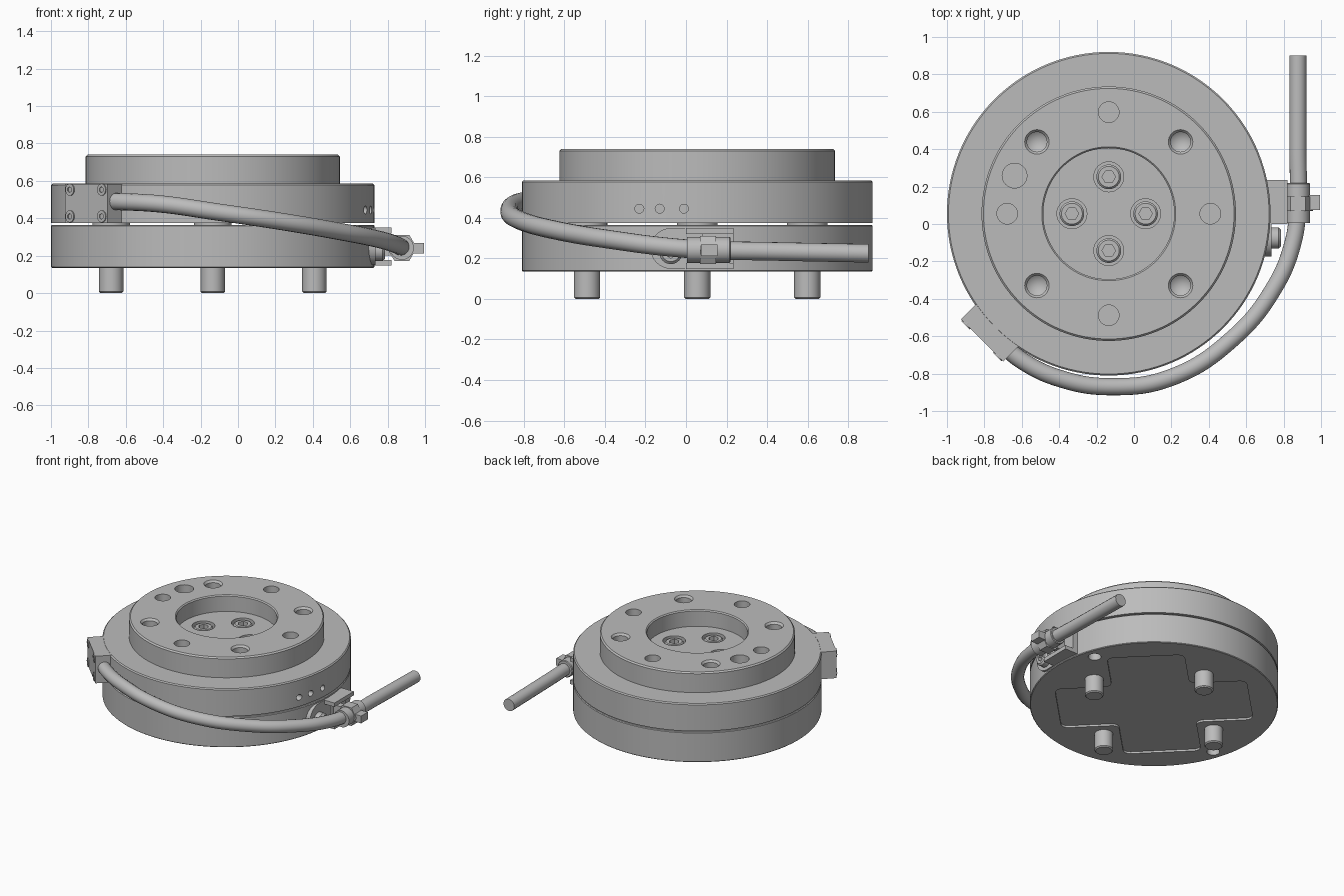
import bpy, bmesh
from math import pi, cos, sin, radians
from mathutils import Matrix, Vector

if "Cube" in bpy.data.objects:
    bpy.data.objects.remove(bpy.data.objects["Cube"], do_unlink=True)

grey = bpy.data.materials.new("machined_grey")
grey.use_nodes = True
grey.diffuse_color = (0.5, 0.5, 0.5, 1)
grey.node_tree.nodes["Principled BSDF"].inputs["Base Color"].default_value = (0.5, 0.5, 0.5, 1)

CX, CY = -0.135, 0.055      # axis of the round body
PITCH = 0.543               # bolt circle radius
TOP, FLOOR = 0.74, 0.615
ALONG_X = Matrix.Rotation(pi / 2, 4, 'Y')
ALONG_Y = Matrix.Rotation(-pi / 2, 4, 'X')


def finish(name, bm, loc=(0, 0, 0), rot=Matrix()):
    bmesh.ops.recalc_face_normals(bm, faces=bm.faces[:])
    me = bpy.data.meshes.new(name)
    bm.to_mesh(me)
    bm.free()
    me.materials.append(grey)
    ob = bpy.data.objects.new(name, me)
    ob.matrix_world = Matrix.Translation(loc) @ rot
    bpy.context.collection.objects.link(ob)
    return ob


def lathe(name, profile, loc, rot=Matrix(), steps=32):
    bm = bmesh.new()
    vs = [bm.verts.new((r, 0, z)) for r, z in profile]
    es = [bm.edges.new(p) for p in zip(vs, vs[1:])]
    bmesh.ops.spin(bm, geom=vs + es, cent=(0, 0, 0), axis=(0, 0, 1),
                   angle=2 * pi, steps=steps, use_duplicate=False)
    bmesh.ops.remove_doubles(bm, verts=bm.verts[:], dist=1e-5)
    return finish(name, bm, loc, rot)


def rod(name, r, z0, z1, loc, rot=Matrix(), steps=32, edge=0.0):
    top = [(r, z1 - edge), (r - edge, z1)] if edge else [(r, z1)]
    return lathe(name, [(0, z0), (r, z0)] + top + [(0, z1)], loc, rot, steps)


def box(name, lo, hi, rot=Matrix(), origin=(0, 0, 0), bevel=0.0):
    lo, hi = Vector(lo), Vector(hi)
    bm = bmesh.new()
    bmesh.ops.create_cube(bm, size=1)
    for v in bm.verts:
        v.co = (lo + hi) / 2 + v.co * (hi - lo)
    if bevel:
        bmesh.ops.bevel(bm, geom=bm.edges[:], offset=bevel, segments=1, affect='EDGES')
    return finish(name, bm, origin, rot)


def cut(target, cutter):
    cutter.hide_render = True
    mod = target.modifiers.new("cut", 'BOOLEAN')
    mod.operation, mod.solver, mod.object = 'DIFFERENCE', 'EXACT', cutter
    bpy.context.view_layer.objects.active = target
    bpy.ops.object.modifier_apply(modifier=mod.name)
    bpy.data.objects.remove(cutter, do_unlink=True)


def polar(r, deg, z=0):
    return (CX + r * cos(radians(deg)), CY + r * sin(radians(deg)), z)


# Upper body with raised ring and central recess
upper = lathe("upper_body", [
    (0, 0.375), (0.865, 0.375), (0.865, 0.577), (0.857, 0.585), (0.68, 0.585),
    (0.68, 0.73), (0.67, TOP), (0.358, TOP), (0.35, 0.732), (0.35, FLOOR), (0, FLOOR)],
    (CX, CY, 0), steps=128)
# Lower plate
lower = lathe("lower_plate", [
    (0, 0.135), (0.86, 0.135), (0.865, 0.14), (0.865, 0.36), (0.86, 0.365), (0, 0.365)],
    (CX, CY, 0), steps=128)

for i in range(4):
    a = 90 * i
    # Drilled, chamfered holes on the diagonals and flat holes on the axes
    cut(upper, lathe("drill", [(0, -0.14), (0.053, -0.1), (0.053, -0.015),
                               (0.068, 0.003), (0.068, 0.02), (0, 0.02)],
                     polar(PITCH, a + 45, TOP)))
    cut(upper, rod("bore", 0.055, -0.1, 0.02, polar(PITCH, a, TOP)))
    # Socket screws in the recess
    cut(upper, rod("bore", 0.08, -0.06, 0.02, polar(0.197, a, FLOOR)))
    head = rod("recess_screw", 0.066, -0.07, -0.005, polar(0.197, a, FLOOR), edge=0.01)
    cut(head, rod("socket", 0.036, -0.045, 0.02, polar(0.197, a, FLOOR), steps=6))
    # Mounting pins underneath and spacers in the gap
    rod("mounting_pin", 0.065, -0.15, 0, polar(PITCH, a, 0),
        Matrix.Rotation(pi, 4, 'X'), edge=0.008)
    rod("gap_spacer", 0.1, 0.36, 0.38, polar(PITCH, a))
cut(upper, rod("bore", 0.066, -0.1, 0.02, polar(PITCH, 158, TOP)))

# Three small ports on the left side
for y in (-0.23, -0.13, -0.01):
    cut(upper, rod("port", 0.022, -0.12, 0.1, (0.72, y, 0.445), ALONG_X, 20))

# Cross-shaped shallow pocket and dowel holes in the underside
bm = bmesh.new()
L, W = 0.67, 0.27
quarter = [(L, -W), (L, W), (W, W)]
pts = [Matrix.Rotation(k * pi / 2, 3, 'Z') @ Vector((x, y, -0.02))
       for k in range(4) for x, y in quarter]
face = bm.faces.new([bm.verts.new(p) for p in pts])
ext = bmesh.ops.extrude_face_region(bm, geom=[face])
bmesh.ops.translate(bm, vec=(0, 0, 0.035),
                    verts=[g for g in ext["geom"] if isinstance(g, bmesh.types.BMVert)])
upright = [e for e in bm.edges if abs(e.verts[0].co.z - e.verts[1].co.z) > 0.01]
bmesh.ops.bevel(bm, geom=upright, offset=0.05, segments=5, profile=0.5, affect='EDGES')
cut(lower, finish("pocket", bm, (CX, CY, 0.135), Matrix.Rotation(pi / 4, 4, 'Z')))
for a in (18, 198):
    cut(lower, rod("dowel", 0.045, -0.02, 0.1, polar(0.78, a, 0.135)))

# Cable outlet block with four face screws
turn = Matrix.Rotation(radians(225), 4, 'Z')
box("outlet_block", (0.78, -0.16, 0.376), (0.957, 0.16, 0.584), turn, (CX, CY, 0))
for t in (-0.12, 0.12):
    for z in (0.41, 0.553):
        place = Matrix.Translation((CX, CY, 0)) @ turn @ Vector((0.955, t, z))
        s = rod("block_screw", 0.032, -0.01, 0.008, place, turn @ ALONG_X, 20)
        cut(s, rod("socket", 0.016, 0, 0.02, place, turn @ ALONG_X, 6))

# Cable
path = [(-0.72, -0.63, 0.49), (-0.6, -0.73, 0.488), (-0.4, -0.825, 0.475),
        (-0.12, -0.87, 0.435), (0.2, -0.82, 0.388), (0.53, -0.61, 0.332),
        (0.75, -0.34, 0.288), (0.85, -0.1, 0.257), (0.876, 0.1, 0.242),
        (0.876, 0.4, 0.235), (0.876, 0.9, 0.225)]
cu = bpy.data.curves.new("cable", 'CURVE')
cu.dimensions = '3D'
cu.bevel_depth, cu.bevel_resolution, cu.use_fill_caps = 0.046, 6, True
sp = cu.splines.new('BEZIER')
sp.bezier_points.add(len(path) - 1)
for p, co in zip(sp.bezier_points, path):
    p.co = co
    p.handle_left_type = p.handle_right_type = 'AUTO'
cu.materials.append(grey)
cable = bpy.data.objects.new("cable", cu)
bpy.context.collection.objects.link(cable)

# Cable gland: sleeve, hex nut and outer lug
axis = (0.876, 0, 0.242)
rod("gland_sleeve", 0.064, 0.005, 0.22, axis, ALONG_Y, edge=0.005)
rod("gland_nut", 0.08, 0.07, 0.148, axis, ALONG_Y, 6)
box("gland_lug", (0.92, 0.075, 0.212), (0.995, 0.155, 0.268))

# Bracket on the lower plate: plate, two jaws, web and clamping screw
box("bracket_plate", (0.69, -0.08, 0.148), (0.735, 0.235, 0.35))
rod("bracket_round_end", 0.1, 0, 0.045, (0.69, -0.075, 0.249), ALONG_X)
for z in (0.148, 0.32):
    box("bracket_jaw", (0.72, 0.0, z), (0.82, 0.235, z + 0.03))
box("bracket_web", (0.72, 0.08, 0.17), (0.75, 0.235, 0.33))
box("bracket_stem", (0.74, 0.09, 0.2), (0.83, 0.14, 0.285))
screw = rod("bracket_screw", 0.057, 0, 0.055, (0.73, -0.075, 0.229), ALONG_X, edge=0.012)
cut(screw, rod("socket", 0.028, 0.03, 0.08, (0.73, -0.075, 0.229), ALONG_X, 6))

# Smooth round faces, keep hard edges
bpy.ops.object.select_all(action='DESELECT')
for ob in bpy.context.collection.objects:
    if ob.type == 'MESH' and ob.data.materials and ob.data.materials[0] == grey:
        ob.select_set(True)
        bpy.context.view_layer.objects.active = ob
bpy.ops.object.shade_smooth_by_angle(angle=radians(30))
